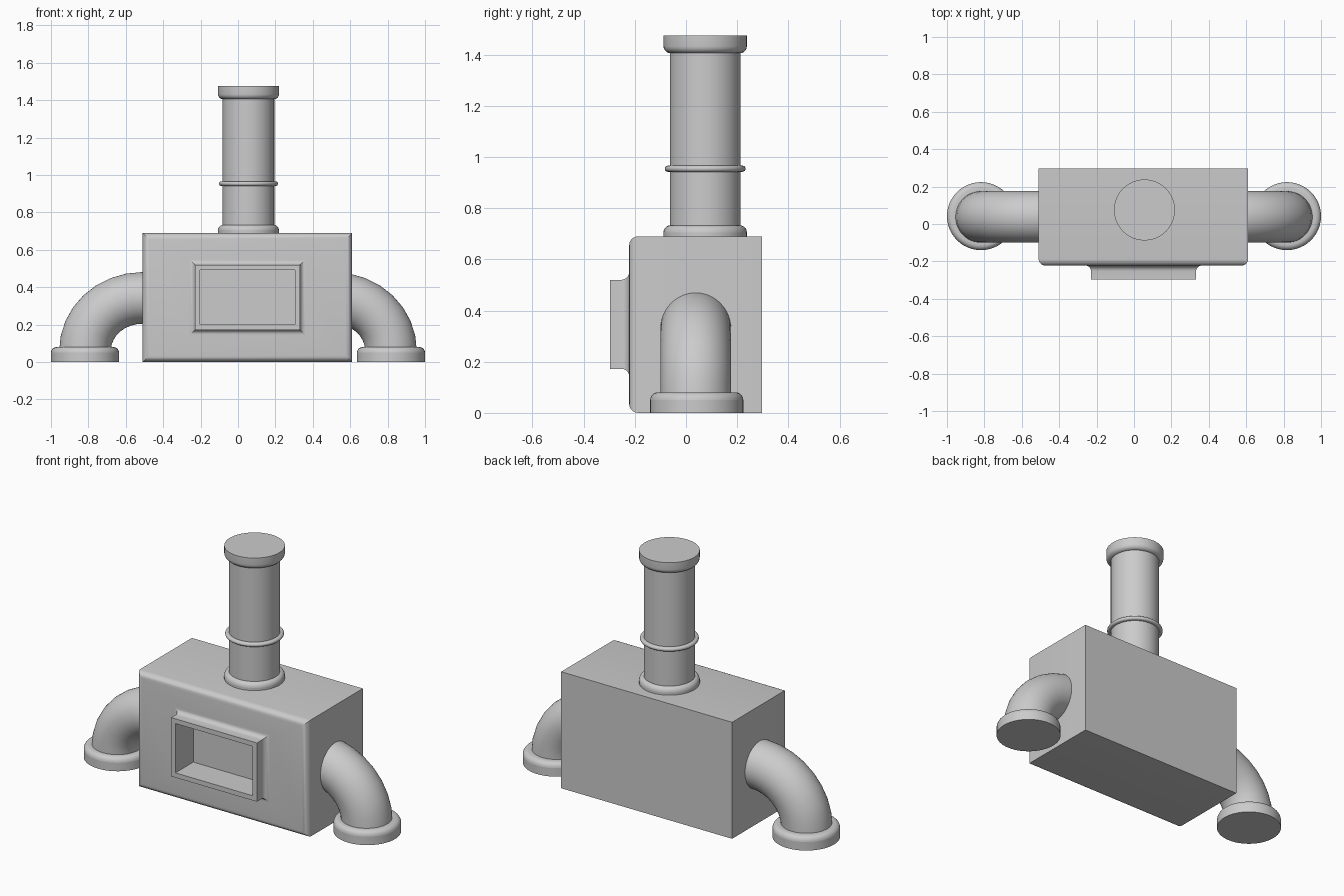
import bpy, bmesh
from math import sin, cos, pi, radians
from mathutils import Vector

if "Cube" in bpy.data.objects:
    bpy.data.objects.remove(bpy.data.objects["Cube"])


def loft(name, rings):
    """Skin a list of equal-sized point rings and cap both ends."""
    bm = bmesh.new()
    loops = [[bm.verts.new(p) for p in ring] for ring in rings]
    for a, b in zip(loops, loops[1:]):
        for i in range(len(a)):
            j = (i + 1) % len(a)
            bm.faces.new((a[i], a[j], b[j], b[i]))
    bm.faces.new(loops[0])
    bm.faces.new(loops[-1])
    bmesh.ops.recalc_face_normals(bm, faces=bm.faces)
    me = bpy.data.meshes.new(name)
    bm.to_mesh(me)
    bm.free()
    ob = bpy.data.objects.new(name, me)
    bpy.context.collection.objects.link(ob)
    bpy.ops.object.select_all(action='DESELECT')
    ob.select_set(True)
    bpy.context.view_layer.objects.active = ob
    bpy.ops.object.shade_smooth_by_angle(angle=radians(35))
    return ob


def circle(center, u, v, r, n=48):
    return [center + r * (cos(2 * pi * i / n) * u + sin(2 * pi * i / n) * v)
            for i in range(n)]


def lathe(name, x, y, profile):
    return loft(name, [circle(Vector((x, y, z)), Vector((1, 0, 0)),
                              Vector((0, 1, 0)), r) for r, z in profile])


def arc(cx, cz, r, a0, a1, n=5):
    return [(cx + r * cos(radians(a0 + (a1 - a0) * i / n)),
             cz + r * sin(radians(a0 + (a1 - a0) * i / n))) for i in range(n + 1)]


def rect(x0, x1, z0, z1, y, grow=0.0):
    x0, x1, z0, z1 = x0 - grow, x1 + grow, z0 - grow, z1 + grow
    return [(x0, y, z0), (x1, y, z0), (x1, y, z1), (x0, y, z1)]


# Box body: rounded front edges, filleted window frame and recess
BOX = (-0.51, 0.61, 0.0, 0.69)
FRAME = (-0.23, 0.332, 0.172, 0.52)
BACK, FACE, FRONT = 0.297, -0.222, -0.297
R, F = 0.035, 0.03
rings = [rect(*BOX, BACK)]
rings += [rect(*BOX, FACE + R - s, c - R) for c, s in arc(0, 0, R, 0, 90)]
rings += [rect(*FRAME, FACE - F + s, F - c) for c, s in arc(0, 0, F, 90, 0)]
rings += [rect(*FRAME, FRONT), rect(*FRAME, FRONT, -0.028),
          rect(*FRAME, -0.13, -0.028)]
loft("box_body", rings)

# Chimney pipe with its base collar, middle ring and top cap
CX, CY = 0.056, 0.075
lathe("chimney_pipe", CX, CY, [(0.138, 0.68), (0.138, 1.42)])
lathe("chimney_base_collar", CX, CY,
      [(0.163, 0.685), (0.163, 0.705)] + arc(0.135, 0.705, 0.028, 0, 90))
lathe("chimney_ring", CX, CY, [(0.13, 0.942)]
      + arc(0.146, 0.954, 0.012, -90, 90, 8) + [(0.13, 0.966)])
lathe("chimney_cap", CX, CY,
      [(0.13, 1.405)] + arc(0.135, 1.433, 0.028, -90, 0) + [(0.163, 1.475)])

# Bent side pipes and their foot flanges
for side, s in (("left", -1), ("right", 1)):
    y = 0.038
    bend = []
    for i in range(9):
        a = pi / 2 * i / 8
        center = Vector((s * (0.51 + 0.308 * cos(a)), y, 0.06 + 0.283 * sin(a)))
        bend.append(circle(center, Vector((s * cos(a), 0, sin(a))),
                           Vector((0, 1, 0)), 0.138))
    loft(side + "_bent_pipe", bend)
    lathe(side + "_foot_flange", s * 0.818, 0.042,
          [(0.182, 0.0), (0.182, 0.05)] + arc(0.152, 0.05, 0.03, 0, 90)
          + [(0.13, 0.08)])
